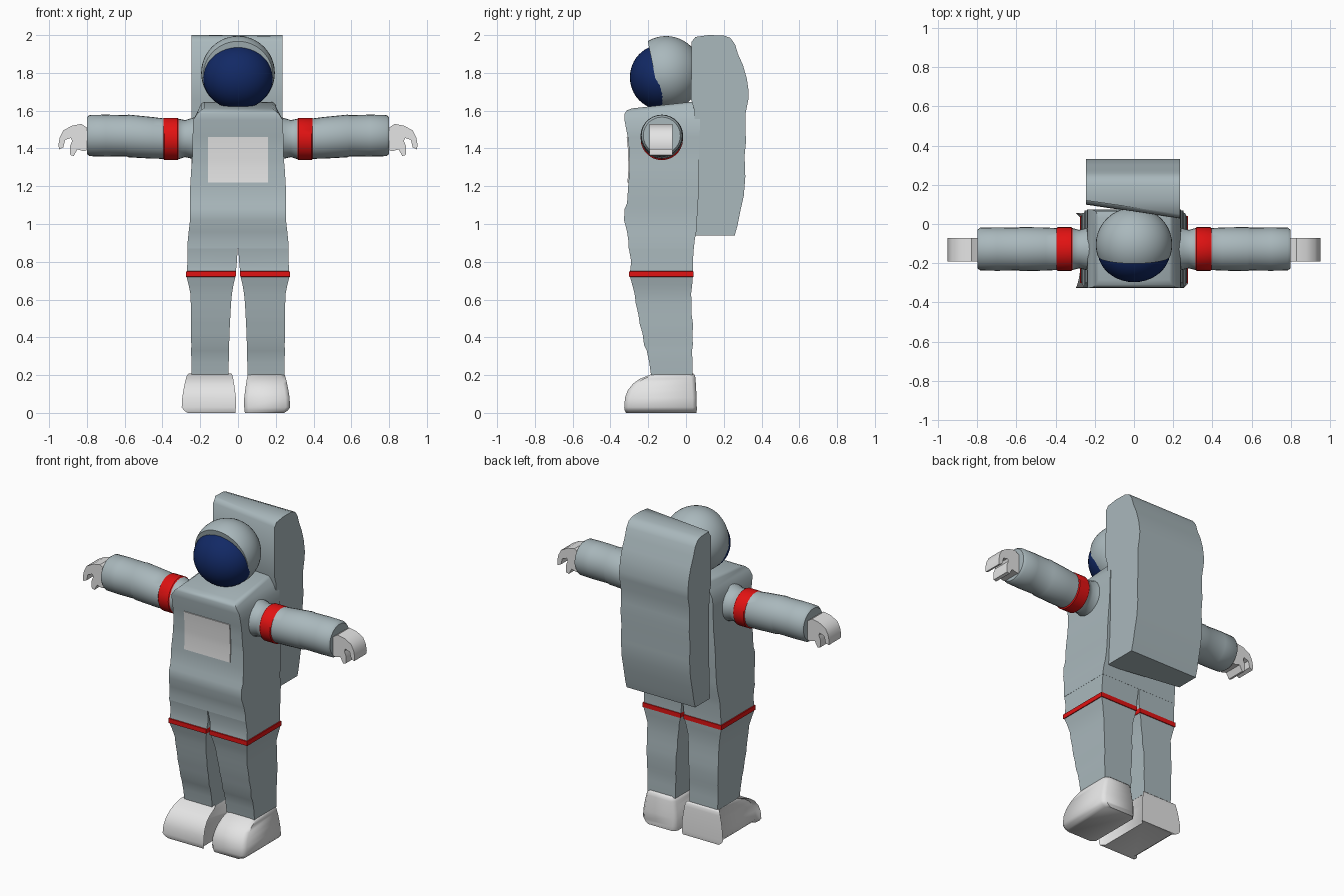
import bpy, bmesh, math
from mathutils import Vector


def material(name, rgb):
    m = bpy.data.materials.new(name)
    m.diffuse_color = (*rgb, 1)
    return m


SUIT = material("suit grey", (0.40, 0.48, 0.505))
WHITE = material("white", (0.78, 0.78, 0.78))
RED = material("stripe red", (0.75, 0.006, 0.006))
BLUE = material("visor blue", (0.006, 0.022, 0.13))


def finish(name, bm, mats, rule=None, angle=40):
    """Turn a bmesh into a smooth-shaded object; rule maps a face centre to a slot."""
    bmesh.ops.recalc_face_normals(bm, faces=bm.faces)
    if rule:
        for f in bm.faces:
            f.material_index = rule(f.calc_center_median())
    me = bpy.data.meshes.new(name)
    bm.to_mesh(me)
    bm.free()
    for m in mats:
        me.materials.append(m)
    ob = bpy.data.objects.new(name, me)
    bpy.context.collection.objects.link(ob)
    bpy.ops.object.select_all(action='DESELECT')
    ob.select_set(True)
    bpy.context.view_layer.objects.active = ob
    bpy.ops.object.shade_smooth_by_angle(angle=math.radians(angle))
    return ob


def loft(rings, caps=True):
    """Skin a list of point loops that all have the same length."""
    bm = bmesh.new()
    loops = [[bm.verts.new(p) for p in r] for r in rings]
    n = len(loops[0])
    for a, b in zip(loops, loops[1:]):
        for i in range(n):
            j = (i + 1) % n
            bm.faces.new((a[i], a[j], b[j], b[i]))
    if caps:
        bm.faces.new(loops[0])
        bm.faces.new(loops[-1])
    return bm


def rect(z, x0, x1, y0, y1, c=0.0, rise=0.0):
    """Rectangular section, with optional cut corners and a raised back edge."""
    if not c:
        pts = [(x0, y0), (x1, y0), (x1, y1), (x0, y1)]
    else:
        pts = [(x0 + c, y0), (x1 - c, y0), (x1, y0 + c), (x1, y1 - c),
               (x1 - c, y1), (x0 + c, y1), (x0, y1 - c), (x0, y0 + c)]
    return [(x, y, z + rise * (y - y0) / (y1 - y0)) for x, y in pts]


def prism(profile, x0, x1):
    """Extrude a (y, z) outline across x."""
    return loft([[(x, y, z) for y, z in profile] for x in (x0, x1)])


# Torso: height, half width, front, back, rise of the back edge
TORSO = [(0.87, .268, -.305, .042, 0), (0.91, .266, -.305, .045, 0),
         (0.96, .261, -.312, .055, 0), (1.02, .254, -.328, .058, 0),
         (1.08, .253, -.325, .062, 0), (1.11, .253, -.312, .064, 0),
         (1.20, .253, -.306, .068, 0), (1.30, .247, -.298, .070, 0),
         (1.34, .243, -.300, .070, 0), (1.40, .240, -.302, .070, 0),
         (1.46, .240, -.308, .072, 0), (1.55, .238, -.326, .074, 0),
         (1.585, .215, -.325, .074, .01), (1.602, .195, -.312, .066, .035),
         (1.612, .180, -.285, .030, .035)]
finish("torso", loft([rect(z, -w, w, f, b, 0, r) for z, w, f, b, r in TORSO]), [SUIT])

# Chest panel: thin plate following the front of the torso
edge = [(1.22, -.305), (1.30, -.299), (1.34, -.301), (1.40, -.303), (1.46, -.309)]
outline = [(y - .005, z) for z, y in edge] + [(y + .003, z) for z, y in reversed(edge)]
finish("chest_panel", prism(outline, -.16, .16), [WHITE])

# Legs: height, inner x, outer x, front, back
LEG = [(0.20, .050, .245, -.185, .035), (0.27, .049, .247, -.195, .034),
       (0.33, .048, .248, -.208, .032), (0.36, .047, .247, -.222, .036),
       (0.42, .045, .250, -.230, .035), (0.47, .043, .250, -.245, .037),
       (0.52, .040, .250, -.252, .030), (0.58, .037, .250, -.266, .030),
       (0.63, .032, .252, -.272, .027), (0.68, .024, .262, -.285, .033),
       (0.72, .014, .272, -.296, .036), (0.721, .012, .276, -.302, .040),
       (0.749, .011, .276, -.302, .040), (0.75, .011, .270, -.296, .036),
       (0.80, .006, .268, -.290, .036), (0.88, .001, .267, -.304, .042)]

# Boots: same columns
BOOT = [(0.0, .036, .245, -.318, .055), (0.014, .035, .265, -.325, .057),
        (0.03, .033, .276, -.327, .057), (0.08, .033, .273, -.323, .056),
        (0.12, .038, .267, -.308, .054), (0.155, .043, .260, -.280, .052),
        (0.18, .047, .254, -.245, .050), (0.20, .051, .248, -.195, .048),
        (0.208, .058, .240, -.175, .040)]

# Arms: distance out, centre height, radius
ARM = [(.20, 1.455, .118), (.25, 1.453, .106), (.28, 1.452, .098), (.315, 1.45, .107),
       (.32, 1.45, .112), (.39, 1.45, .112), (.395, 1.452, .107), (.45, 1.456, .110),
       (.58, 1.466, .113), (.59, 1.467, .109), (.70, 1.468, .111),
       (.785, 1.468, .109), (.80, 1.468, .098)]

# Curled glove outline, (distance out, height)
GLOVE = [(.78, 1.50), (.80, 1.51), (.83, 1.53), (.88, 1.52), (.925, 1.495), (.943, 1.46),
         (.951, 1.42), (.947, 1.395), (.925, 1.405), (.915, 1.445), (.885, 1.455),
         (.878, 1.44), (.89, 1.41), (.888, 1.365), (.87, 1.36), (.85, 1.395),
         (.815, 1.385), (.78, 1.40)]

for side, s in (("left", 1), ("right", -1)):
    finish(side + "_leg", loft([rect(z, s * a, s * b, f, k) for z, a, b, f, k in LEG]),
           [SUIT, RED], lambda c: int(.719 < c.z < .7505))

    # Boots with rounded corners
    finish(side + "_boot", loft([rect(z, s * a, s * b, f, k, .022) for z, a, b, f, k in BOOT]),
           [WHITE], angle=50)

    # Sleeve with a red band
    rings = []
    for x, z, r in ARM:
        rings.append([(s * x, -.128 + r * math.cos(t), z + r * math.sin(t))
                      for t in [i * math.tau / 28 for i in range(28)]])
    finish(side + "_arm", loft(rings), [SUIT, RED], lambda c: int(.317 < abs(c.x) < .393))

    finish(side + "_glove", loft([[(s * x, y, z) for x, z in GLOVE] for y in (-.192, -.072)]),
           [WHITE])

# Backpack: side outline, with the front face set at a slant
PACK = [(.065, 1.965), (.085, 1.99), (.12, 2.0), (.20, 1.998), (.235, 1.985), (.26, 1.95),
        (.275, 1.90), (.302, 1.84), (.322, 1.77), (.332, 1.70), (.330, 1.66),
        (.316, 1.59), (.314, 1.50), (.318, 1.44), (.310, 1.36), (.314, 1.25),
        (.306, 1.15), (.288, 1.07), (.272, .99), (.258, .94), (.075, .94),
        (.08, 1.10), (.085, 1.30), (.08, 1.60), (.062, 1.66)]
bm = prism(PACK, -.245, .235)
for v in bm.verts:
    if v.co.y < .1:
        v.co.y -= .15 * v.co.x
finish("backpack", bm, [SUIT])


def ellipsoid(centre, radii):
    bm = bmesh.new()
    bmesh.ops.create_uvsphere(bm, u_segments=40, v_segments=24, radius=1)
    for v in bm.verts:
        v.co = Vector(centre) + Vector(v.co[i] * radii[i] for i in range(3))
    return bm


# Helmet shell, cut open along a tilted plane
bm = ellipsoid((0, -.105, 1.8), (.195, .19, .195))
cut = bmesh.ops.bisect_plane(bm, geom=bm.verts[:] + bm.edges[:] + bm.faces[:],
                             plane_co=(0, -.165, 1.785), plane_no=(0, -.98, -.2),
                             clear_outer=True)
rim = [e for e in cut["geom_cut"] if isinstance(e, bmesh.types.BMEdge)]
bmesh.ops.edgeloop_fill(bm, edges=rim)
finish("helmet", bm, [SUIT])

# Visor dome filling the helmet opening
finish("visor", ellipsoid((0, -.135, 1.777), (.186, .162, .17)), [BLUE])
